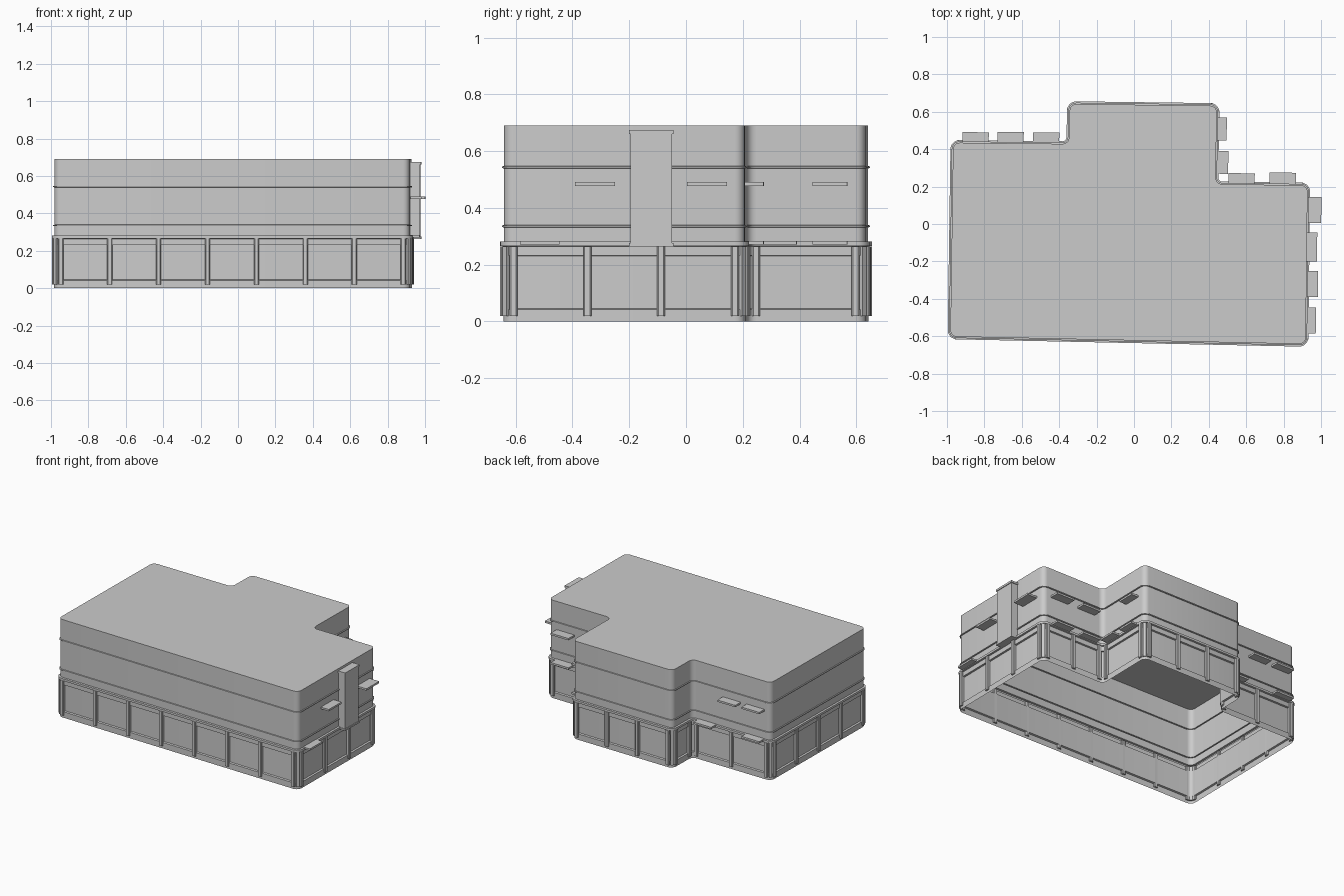
import bpy, bmesh, math
from mathutils import Vector, Matrix

cube = bpy.data.objects.get("Cube")
if cube:
    bpy.data.objects.remove(cube, do_unlink=True)

grey = bpy.data.materials.new("plain_grey")
grey.use_nodes = True
grey.diffuse_color = (0.6, 0.6, 0.6, 1)
grey.node_tree.nodes["Principled BSDF"].inputs["Base Color"].default_value = (0.6, 0.6, 0.6, 1)

# Building footprint, counter-clockwise from the front left corner
PLAN = [Vector(p) for p in [(-.982, -.602), (.918, -.642), (.928, .207), (.436, .213),
                            (.443, .632), (-.343, .642), (-.348, .428), (-.967, .435)]]
COUNT = len(PLAN)


def finish(name, bm):
    bmesh.ops.recalc_face_normals(bm, faces=bm.faces)
    mesh = bpy.data.meshes.new(name)
    bm.to_mesh(mesh)
    bm.free()
    mesh.materials.append(grey)
    ob = bpy.data.objects.new(name, mesh)
    bpy.context.collection.objects.link(ob)
    return ob


def rounded_plan(radius=.035, steps=5):
    """Points and outward normals of the footprint with rounded corners."""
    result = []
    for i, corner in enumerate(PLAN):
        a = (corner - PLAN[i - 1]).normalized()
        b = (PLAN[(i + 1) % COUNT] - corner).normalized()
        na, nb = Vector((a.y, -a.x)), Vector((b.y, -b.x))
        side = 1 if a.cross(b) > 0 else -1
        centre = corner + (b - a) * radius
        for s in range(steps + 1):
            t = s / steps * math.pi / 2
            n = (na * math.cos(t) + nb * math.sin(t)).normalized()
            result.append((centre + n * radius * side, n))
    return result


OUTLINE = rounded_plan()


def sweep(name, profile, cap=False):
    """Carry an (outward offset, height) profile around the footprint."""
    bm = bmesh.new()
    rings = [[bm.verts.new((*(p + n * off), z)) for p, n in OUTLINE] for off, z in profile]
    for low, high in zip(rings, rings[1:]):
        for i in range(len(low)):
            j = (i + 1) % len(low)
            bm.faces.new((low[i], low[j], high[j], high[i]))
    if cap:
        bm.faces.new(rings[-1])
    ob = finish(name, bm)
    bpy.ops.object.select_all(action='DESELECT')
    ob.select_set(True)
    bpy.context.view_layer.objects.active = ob
    bpy.ops.object.shade_smooth_by_angle(angle=math.radians(30))
    return ob


# Hollow shell: plinth, recessed panels, ledge, upper storeys with two thin bands, flat roof
PLINTH, PANEL, LEDGE, BAND = .002, -.010, .014, .007
profile = [(PLINTH, 0), (PLINTH, .042), (PANEL, .045), (PANEL, .23), (PLINTH, .232),
           (PLINTH, .264), (LEDGE, .266), (LEDGE, .281), (0, .282)]
for z in (.335, .543):
    profile += [(0, z - .004), (BAND, z - .003), (BAND, z + .003), (0, z + .004)]
profile.append((0, .69))
sweep("building_shell", profile, cap=True)


def wall_frame(index):
    start, end = PLAN[index], PLAN[(index + 1) % COUNT]
    along = (end - start).normalized()
    return start, end, along, Vector((along.y, -along.x))


def wall_box(name, index, at, offset, z, size, bevel=0):
    """Box on a wall: at = point near the wall, size = (along, outward, up)."""
    start, _, along, out = wall_frame(index)
    base = start + along * (Vector(at) - start).dot(along) + out * offset
    bm = bmesh.new()
    bmesh.ops.create_cube(bm, size=1)
    bmesh.ops.scale(bm, vec=size, verts=bm.verts)
    if bevel:
        upright = [e for e in bm.edges if abs(e.verts[0].co.z - e.verts[1].co.z) > size[2] / 2]
        bmesh.ops.bevel(bm, geom=upright, offset=bevel, segments=1, affect='EDGES')
    turn = Matrix.Rotation(math.atan2(along.y, along.x), 4, 'Z')
    bmesh.ops.transform(bm, matrix=Matrix.Translation((*base, z)) @ turn, verts=bm.verts)
    return finish(name, bm)


# Columns on each wall, evenly spaced between the corners
for wall, columns in enumerate([8, 4, 3, 2, 4, 2, 3, 5]):
    start, end, along, _ = wall_frame(wall)
    first, last = start + along * .034, end - along * .034
    for k in range(columns):
        wall_box("column", wall, first.lerp(last, k / (columns - 1)), .002, .142,
                 (.028, .024, .245), .005)

# Posts filling the rounded outer corners
for i in (0, 1, 2, 4, 5, 7):
    p, n = OUTLINE[i * 6 + 2]
    q, m = OUTLINE[i * 6 + 3]
    middle, out = (p + q) / 2, (n + m).normalized()
    bm = bmesh.new()
    bmesh.ops.create_cube(bm, size=1)
    bmesh.ops.scale(bm, vec=(.022, .02, .245), verts=bm.verts)
    turn = Matrix.Rotation(math.atan2(out.y, out.x), 4, 'Z')
    bmesh.ops.transform(bm, matrix=Matrix.Translation((*middle, .142)) @ turn, verts=bm.verts)
    finish("corner_post", bm)

# Tall duct on the side wall with its cap and foot
wall_box("duct", 1, (.92, -.122), .025, .465, (.146, .05, .39))
wall_box("duct_cap", 1, (.92, -.122), .027, .667, (.156, .056, .014))
wall_box("duct_foot", 1, (.92, -.122), .027, .27, (.156, .056, .012))

# Window canopies: wall, point on the wall, reach, height
UPPER, LOWER = .484, .277
canopies = [(1, (.92, -.32), .062, UPPER), (1, (.92, .075), .075, UPPER),
            (1, (.92, -.515), .053, LOWER),
            (2, (.575, .21), .06, UPPER), (2, (.795, .21), .066, UPPER),
            (2, (.575, .21), .06, LOWER), (2, (.795, .21), .066, LOWER),
            (3, (.44, .508), .055, UPPER), (3, (.44, .33), .066, LOWER),
            (3, (.44, .508), .055, LOWER),
            (6, (-.66, .43), .06, UPPER), (6, (-.847, .43), .057, UPPER),
            (6, (-.47, .43), .06, LOWER), (6, (-.847, .43), .057, LOWER)]
for wall, at, reach, z in canopies:
    width = .122 if wall == 3 else .14
    wall_box("window_canopy", wall, at, reach / 2, z, (width, reach, .013))
